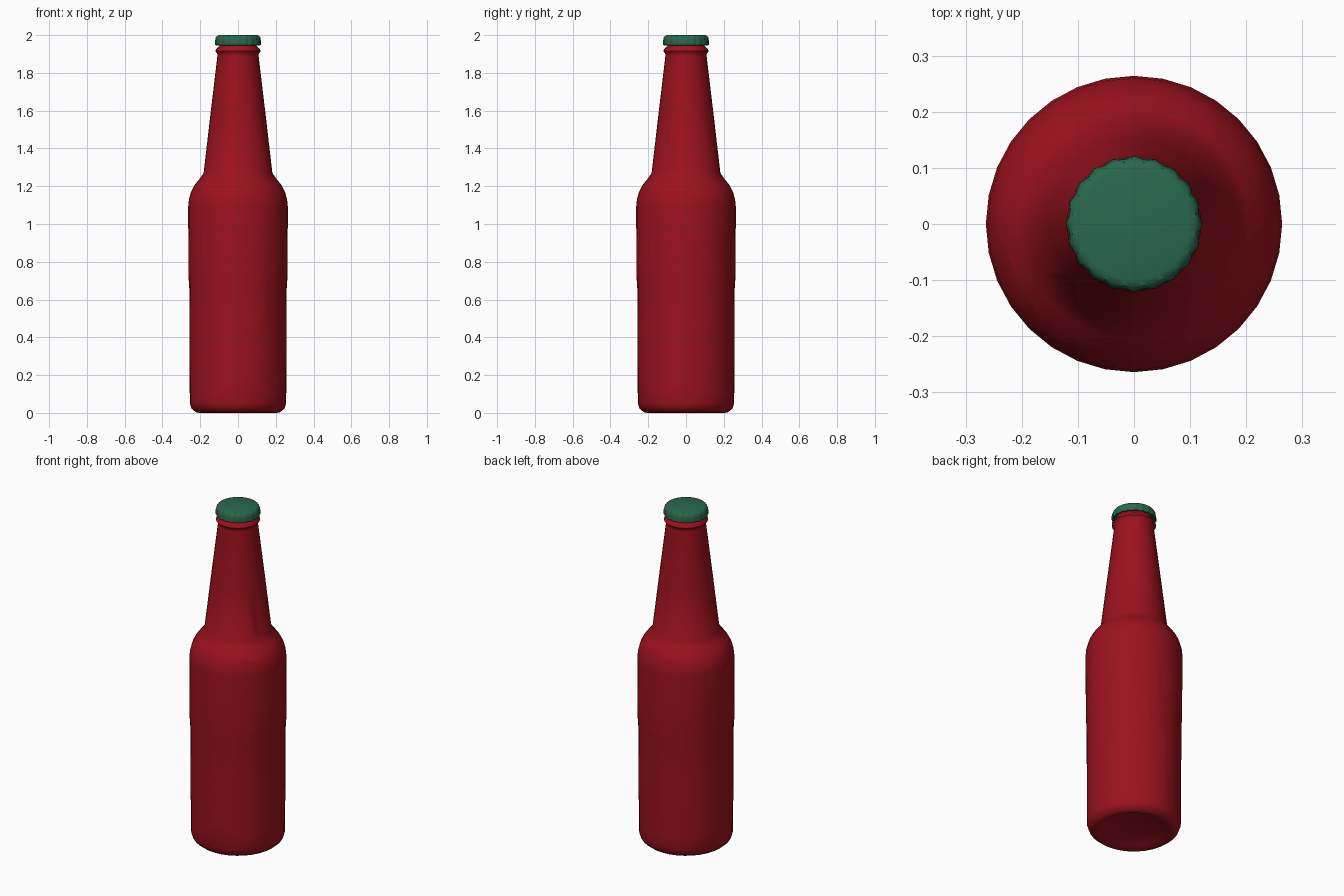
import bpy, bmesh, math, random
from mathutils import Vector

if "Cube" in bpy.data.objects:
    bpy.data.objects.remove(bpy.data.objects["Cube"])

random.seed(7)


def material(name, color):
    m = bpy.data.materials.new(name)
    m.diffuse_color = color
    m.use_nodes = True
    m.node_tree.nodes["Principled BSDF"].inputs["Base Color"].default_value = m.diffuse_color
    return m


def lathe(profile, sides, flute=None):
    """Revolve (r, z) points around z; flute(i, angle) gives an extra radius."""
    bm = bmesh.new()
    rings = []
    for i, (r, z) in enumerate(profile):
        ring = []
        for s in range(sides):
            a = 2 * math.pi * s / sides
            rr = r + (flute(i, a) if flute else 0)
            ring.append(bm.verts.new((rr * math.cos(a), rr * math.sin(a), z)))
        rings.append(ring)
    for low, high in zip(rings, rings[1:]):
        for s in range(sides):
            t = (s + 1) % sides
            bm.faces.new((low[s], low[t], high[t], high[s]))
    bmesh.ops.remove_doubles(bm, verts=bm.verts, dist=1e-5)
    bmesh.ops.recalc_face_normals(bm, faces=bm.faces)
    return bm


def finish(bm, name, mat, thickness=0):
    mesh = bpy.data.meshes.new(name)
    bm.to_mesh(mesh)
    bm.free()
    mesh.materials.append(mat)
    ob = bpy.data.objects.new(name, mesh)
    bpy.context.collection.objects.link(ob)
    bpy.ops.object.select_all(action='DESELECT')
    ob.select_set(True)
    bpy.context.view_layer.objects.active = ob
    if thickness:
        mod = ob.modifiers.new("wall", 'SOLIDIFY')
        mod.thickness = thickness
        mod.offset = -1
        bpy.ops.object.modifier_apply(modifier=mod.name)
    bpy.ops.object.shade_smooth_by_angle(angle=math.radians(35))
    return ob


red = material("red_glass", (0.33, 0.006, 0.013, 1))
green = material("green_metal", (0.022, 0.14, 0.075, 1))

# Bottle outline, from recessed base to closed mouth under the cap
outline = [(0, .035), (.10, .03), (.17, .015), (.205, 0), (.222, .003),
           (.245, .022), (.255, .05), (.257, .3), (.258, .66), (.262, .72),
           (.264, 1.09), (.26, 1.13), (.249, 1.17), (.231, 1.205),
           (.205, 1.237), (.182, 1.27), (.146, 1.58), (.109, 1.89),
           (.109, 1.90), (.12, 1.916), (.118, 1.922), (.098, 1.945),
           (.096, 1.965), (0, 1.965)]
bottle = lathe(outline, 32)

# Break centres: stacked rows of (height, radius, count, turn)
rows = [(.05, .12, 3, .4), (.30, .20, 4, 1.1), (.64, .2, 3, .2),
        (.98, .2, 3, 1.3), (1.36, .14, 3, .6), (1.76, .10, 2, 1.9)]
seeds = []
for z, r, n, turn in rows:
    for k in range(n):
        a = turn + 2 * math.pi * k / n + random.uniform(-.3, .3)
        seeds.append(Vector((r * math.cos(a), r * math.sin(a),
                             z + random.uniform(-.05, .05))))

# Each shard is the bottle wall trimmed by the planes halfway to other centres
for i, p in enumerate(seeds):
    bm = bottle.copy()
    for q in seeds:
        if q is not p and bm.faces:
            bmesh.ops.bisect_plane(
                bm, geom=bm.verts[:] + bm.edges[:] + bm.faces[:],
                plane_co=(p + q) / 2, plane_no=q - p, clear_outer=True)
    if bm.faces:
        finish(bm, f"bottle_shard_{i + 1:02d}", red, .012)
    else:
        bm.free()
bottle.free()

# Crimped cap
cap_outline = [(0, 2), (.10, 2), (.111, 1.996), (.117, 1.987), (.119, 1.972),
               (.119, 1.948), (.112, 1.946), (.109, 1.962), (0, 1.968)]
crimp = [0, 0, 0, .001, .002, .003, .003, .002, 0]
cap = lathe(cap_outline, 80, lambda i, a: crimp[i] * math.cos(20 * a))
finish(cap, "cap", green)
